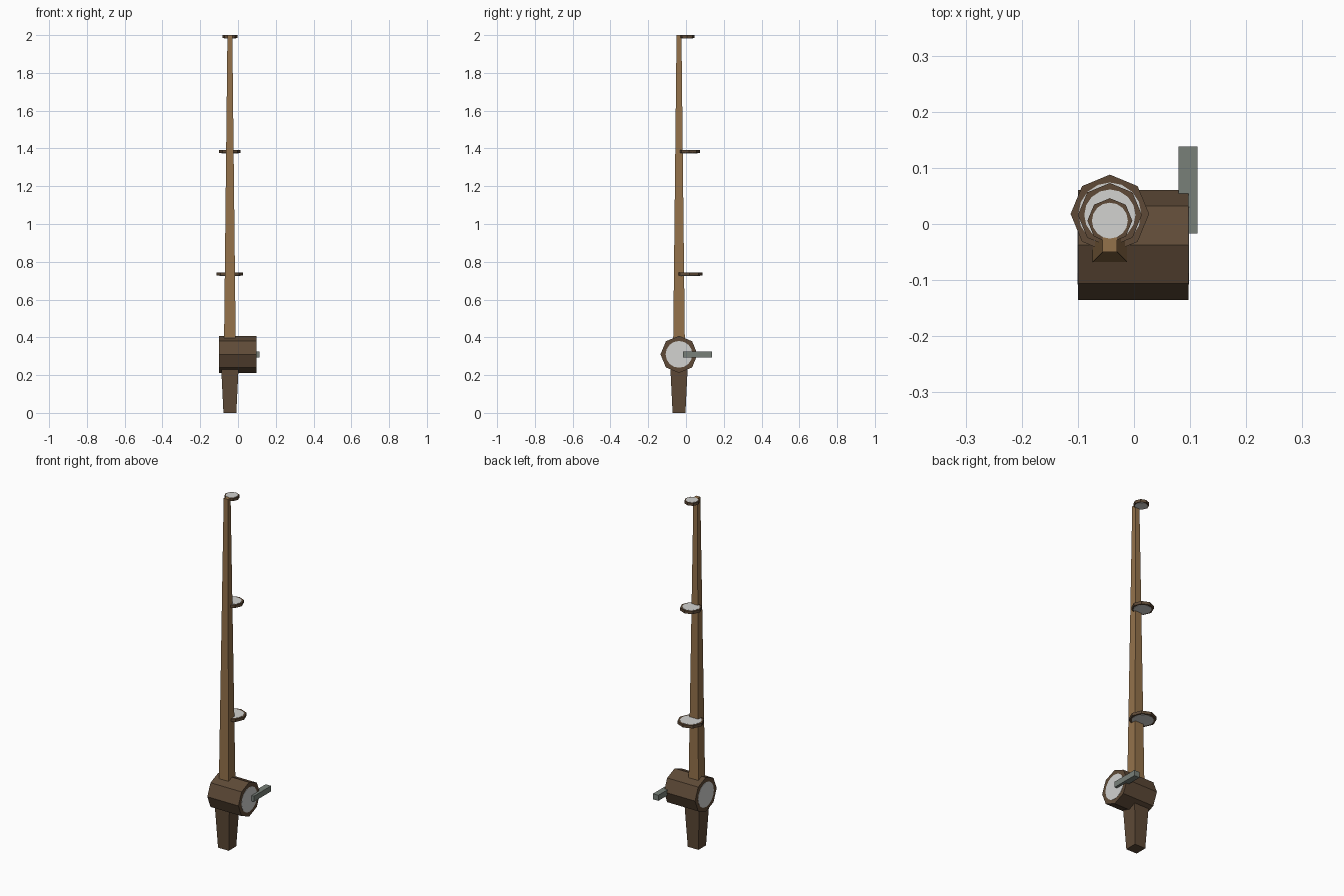
import bpy, math
from mathutils import Matrix

if "Cube" in bpy.data.objects:
    bpy.data.objects.remove(bpy.data.objects["Cube"])

CX, CY = -0.043, -0.037   # axis of the rod


def material(name, rgb):
    lin = [((c / 255 + 0.055) / 1.055) ** 2.4 for c in rgb]
    m = bpy.data.materials.new(name)
    m.diffuse_color = (*lin, 1)
    m.use_nodes = True
    m.node_tree.nodes["Principled BSDF"].inputs["Base Color"].default_value = m.diffuse_color
    return m


DARK = material("dark brown wood", (94, 74, 55))
LIGHT = material("light brown wood", (148, 114, 75))
LINE = material("pale line", (210, 210, 208))
METAL = material("grey metal", (120, 128, 121))


def finish(name, mat):
    ob = bpy.context.object
    ob.name = name
    ob.data.materials.append(mat)
    return ob


def cylinder(name, mat, sides, radius, depth, loc, along_x=False):
    # the first vertex sits on an axis, so octagons point up / along y
    bpy.ops.mesh.primitive_cylinder_add(vertices=sides, radius=radius, depth=depth, location=loc)
    ob = finish(name, mat)
    if along_x:
        ob.data.transform(Matrix.Rotation(math.pi / 2, 4, 'Y'))
    return ob


def taper(name, mat, half_low, half_high, z0, z1):
    # square post with different half widths at its ends
    bpy.ops.mesh.primitive_cube_add(size=2, location=(CX, CY, 0))
    ob = finish(name, mat)
    for v in ob.data.vertices:
        up = v.co.z > 0
        h = half_high if up else half_low
        v.co = (v.co.x * h, v.co.y * h, z1 if up else z0)
    return ob


# handle and rod
taper("handle", DARK, 0.034, 0.046, 0.0, 0.24)
taper("rod", LIGHT, 0.031, 0.013, 0.36, 2.0)

# reel drum with line showing at both ends
cylinder("reel", DARK, 8, 0.098, 0.197, (-0.0015, CY, 0.31), True)
cylinder("reel_line", LINE, 16, 0.071, 0.199, (-0.0015, CY, 0.31), True)

# crank
bpy.ops.mesh.primitive_cube_add(size=1, location=(0.096, 0.0605, 0.309))
crank = finish("crank", METAL)
crank.data.transform(Matrix.Diagonal((0.034, 0.155, 0.032, 1)))

# line guides
for i, (y, z, r) in enumerate([(0.018, 0.735, 0.070), (0.016, 1.383, 0.057), (0.006, 1.992, 0.040)]):
    cylinder(f"guide_{i + 1}", DARK, 8, r, 0.016, (CX, y, z))
    cylinder(f"guide_inner_{i + 1}", LINE, 16, r * 0.8, 0.018, (CX, y, z))
